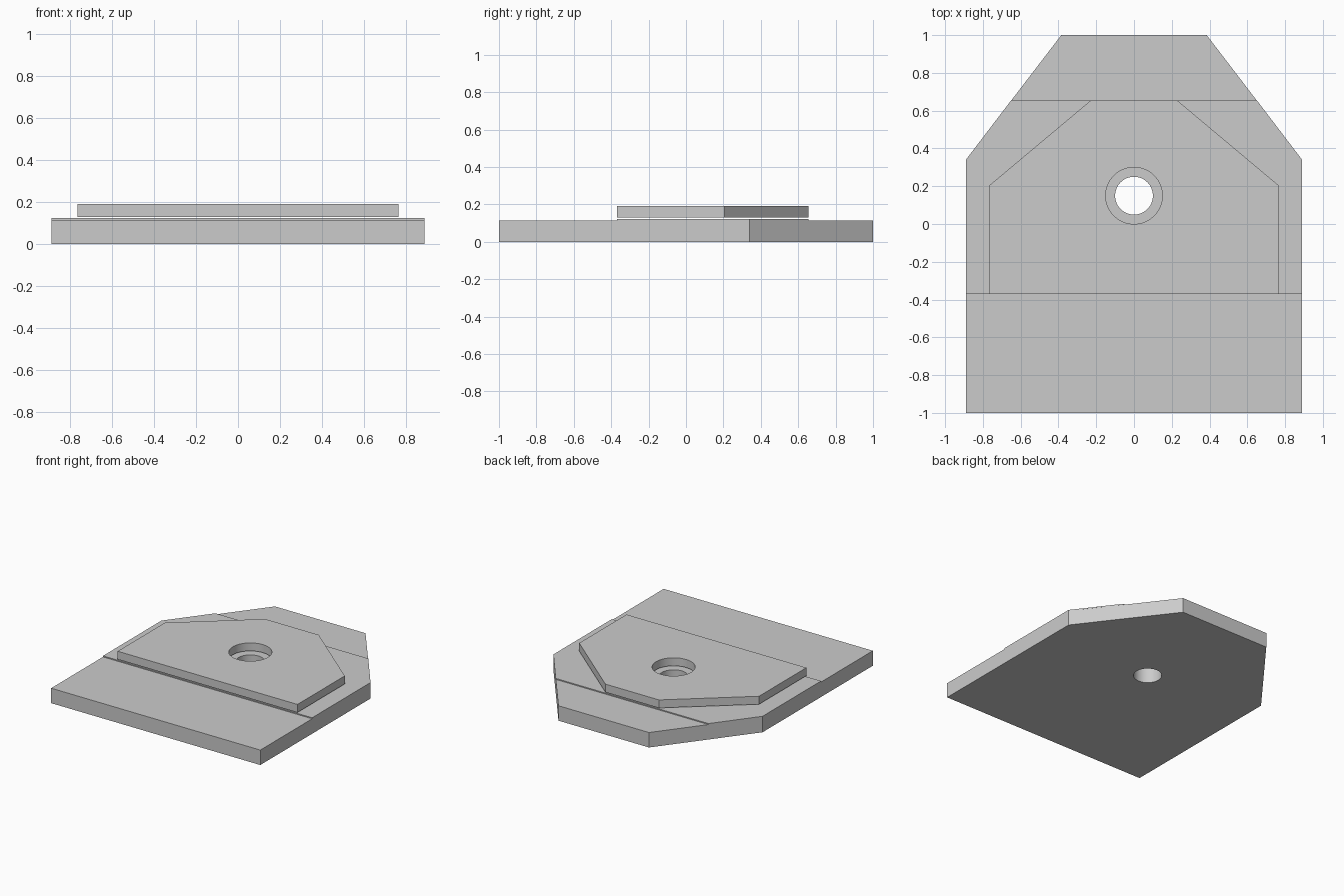
import bpy
import bmesh
import math

default_cube = bpy.data.objects.get("Cube")
if default_cube:
    bpy.data.objects.remove(default_cube, do_unlink=True)

HOLE_Y = 0.15

grey = bpy.data.materials.new("plain grey")
grey.use_nodes = True
colour = (0.6, 0.6, 0.6, 1)
grey.diffuse_color = colour
grey.node_tree.nodes["Principled BSDF"].inputs["Base Color"].default_value = colour


def pierced_plate(name, right_side, bottom, top, radius):
    """Mirror a half outline, punch a round hole and extrude upward."""
    outline = right_side + [(-x, y) for x, y in reversed(right_side)]
    steps = [math.tau * i / 64 for i in range(64)]
    circle = [(radius * math.cos(a), HOLE_Y + radius * math.sin(a)) for a in steps]

    bm = bmesh.new()
    for loop in (outline, circle):
        verts = [bm.verts.new((x, y, bottom)) for x, y in loop]
        for i, v in enumerate(verts):
            bm.edges.new((v, verts[(i + 1) % len(verts)]))
    bmesh.ops.triangle_fill(bm, use_beauty=True, use_dissolve=False, edges=bm.edges[:])
    result = bmesh.ops.extrude_face_region(bm, geom=bm.faces[:], use_keep_orig=True)
    raised = [g for g in result["geom"] if isinstance(g, bmesh.types.BMVert)]
    bmesh.ops.translate(bm, verts=raised, vec=(0, 0, top - bottom))
    bmesh.ops.recalc_face_normals(bm, faces=bm.faces[:])

    mesh = bpy.data.meshes.new(name)
    bm.to_mesh(mesh)
    bm.free()
    mesh.materials.append(grey)
    obj = bpy.data.objects.new(name, mesh)
    bpy.context.collection.objects.link(obj)
    bpy.ops.object.select_all(action="DESELECT")
    obj.select_set(True)
    bpy.context.view_layer.objects.active = obj
    bpy.ops.object.shade_smooth_by_angle(angle=math.radians(30))
    return obj


# Base plate with two cut back corners
pierced_plate("base_plate", [(0.89, -1), (0.89, 0.34), (0.385, 1)], 0, 0.115, 0.1)

# Slightly raised band running the full width of the base
pierced_plate("raised_band",
              [(0.89, -0.37), (0.89, 0.34), (0.65, 0.655)], 0.115, 0.123, 0.1)

# Smaller cover plate, held just above the band, with a wider hole
pierced_plate("cover_plate",
              [(0.765, -0.37), (0.765, 0.205), (0.228, 0.655)], 0.13, 0.192, 0.15)
